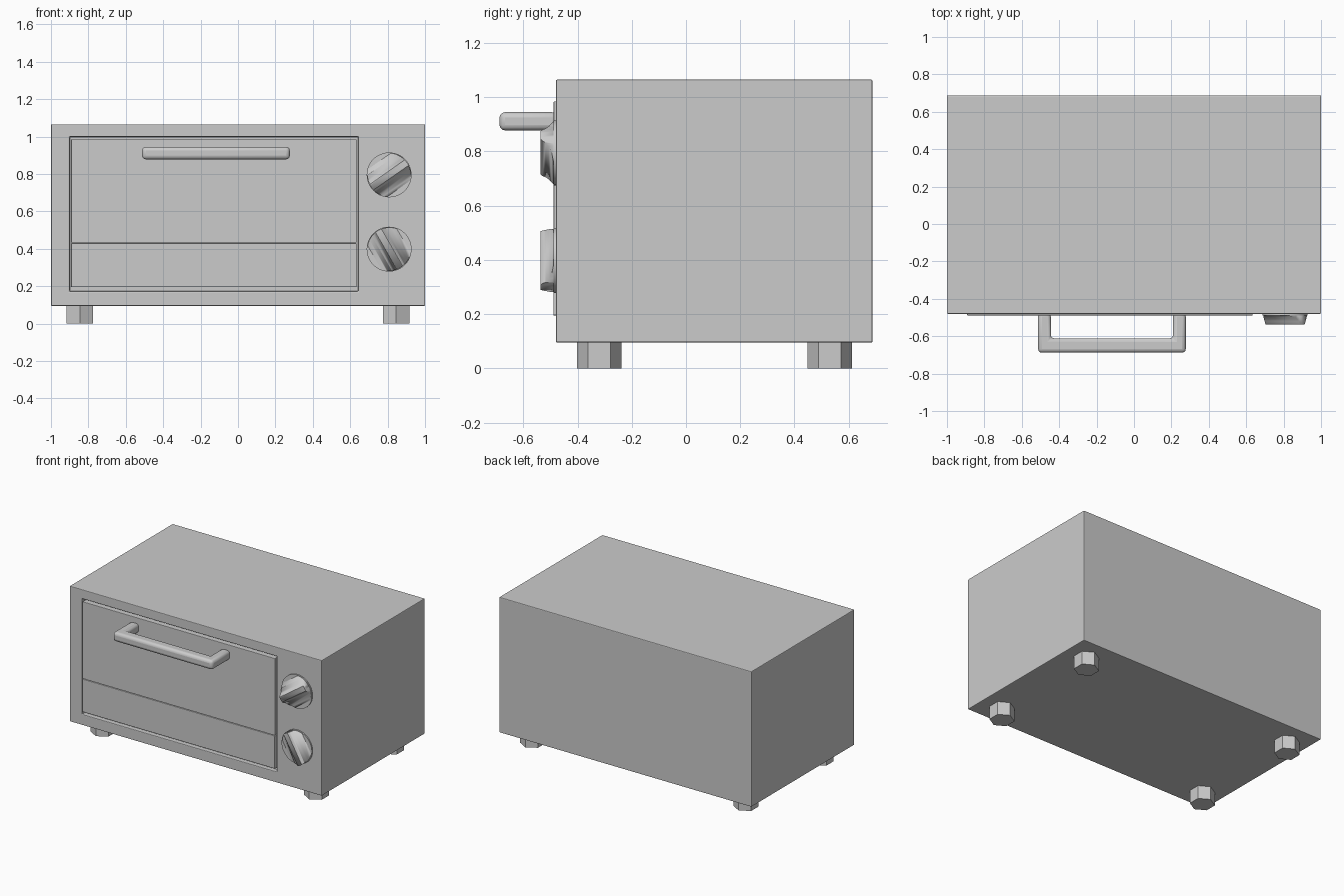
import bpy, bmesh, math
from mathutils import Matrix, Vector

if "Cube" in bpy.data.objects:
    bpy.data.objects.remove(bpy.data.objects["Cube"])


def finish(name, bm, bevel=0, segments=2, smooth=True):
    bmesh.ops.recalc_face_normals(bm, faces=bm.faces)
    me = bpy.data.meshes.new(name)
    bm.to_mesh(me)
    bm.free()
    ob = bpy.data.objects.new(name, me)
    bpy.context.collection.objects.link(ob)
    if bevel:
        m = ob.modifiers.new("bevel", 'BEVEL')
        m.width, m.segments = bevel, segments
        m.limit_method = 'ANGLE'
    if smooth:
        bpy.ops.object.select_all(action='DESELECT')
        ob.select_set(True)
        bpy.context.view_layer.objects.active = ob
        bpy.ops.object.shade_smooth_by_angle(angle=math.radians(35))
    return ob


def box(name, lo, hi, bevel=0):
    bm = bmesh.new()
    lo, hi = Vector(lo), Vector(hi)
    bmesh.ops.create_cube(bm, size=1, matrix=Matrix.Translation((lo + hi) / 2)
                          @ Matrix.Diagonal((*(hi - lo), 1)))
    return finish(name, bm, bevel, smooth=False)


def prism(name, pts, direction, matrix=Matrix(), **kw):
    bm = bmesh.new()
    f = bm.faces.new([bm.verts.new(p) for p in pts])
    ext = bmesh.ops.extrude_face_region(bm, geom=[f], use_keep_orig=True)['geom']
    bmesh.ops.translate(bm, vec=direction,
                        verts=[v for v in ext if isinstance(v, bmesh.types.BMVert)])
    bm.transform(matrix)
    return finish(name, bm, **kw)


def cylinder(name, r, depth, sides, matrix):
    bm = bmesh.new()
    bmesh.ops.create_cone(bm, cap_ends=True, segments=sides, radius1=r,
                          radius2=r, depth=depth, matrix=matrix)
    return finish(name, bm)


def boolean(ob, cutter, op):
    m = ob.modifiers.new("cut", 'BOOLEAN')
    m.object, m.operation, m.solver = cutter, op, 'EXACT'
    cutter.hide_render = True
    cutter.hide_set(True)


# Housing with a shallow door recess
FRONT = -0.48
body = box("housing", (-1, FRONT, 0.095), (1, 0.688, 1.065))
boolean(body, box("door_recess_cutter", (-0.90, -0.6, 0.172), (0.642, FRONT + 0.03, 1.0)), 'DIFFERENCE')
bev = body.modifiers.new("bevel", 'BEVEL')
bev.width, bev.segments, bev.limit_method = 0.005, 2, 'ANGLE'

# Door: window panel above, lower panel below
box("door_window", (-0.892, -0.488, 0.433), (0.634, -0.44, 0.985), 0.003)
box("door_lower_panel", (-0.892, -0.489, 0.195), (0.634, -0.44, 0.430), 0.003)

# U-shaped handle
x0, x1, yo, yi, t = -0.513, 0.277, -0.688, -0.612, 0.068
outline = [(x0, -0.475), (x0, yo), (x1, yo), (x1, -0.475), (x1 - t, -0.475),
           (x1 - t, yi), (x0 + t, yi), (x0 + t, -0.475)]
prism("door_handle", [(x, y, 0.878) for x, y in outline], (0, 0, 0.067),
      bevel=0.02, segments=3)

# Knobs: round collar and a scooped grip trimmed to a circle
half = [(0.13, 0.005), (0.09, 0.009), (0.065, 0.016), (0.045, 0.026),
        (0.032, 0.038), (0.025, 0.050), (0.018, 0.056)]
profile = [(0.13, -0.01)] + half + [(-v, h) for v, h in half[::-1]] + [(-0.13, -0.01)]
turn = Matrix.Rotation(math.pi / 2, 4, 'X')
for label, z, angle in (("upper", 0.795, 35), ("lower", 0.398, 120)):
    place = Matrix.Translation((0.808, FRONT, z))
    cylinder(label + "_knob_collar", 0.12, 0.018, 48, place @ turn)
    rot = place @ Matrix.Rotation(-math.radians(angle), 4, 'Y')
    grip = prism(label + "_knob_grip", [(-0.15, -h, v) for v, h in profile],
                 (0.3, 0, 0), rot)
    boolean(grip, cylinder(label + "_knob_trim", 0.116, 0.3, 48, place @ turn), 'INTERSECT')

# Six-sided feet
for sx in (-1, 1):
    for label, y in (("front", -0.32), ("back", 0.53)):
        name = label + ("_left" if sx < 0 else "_right") + "_foot"
        cylinder(name, 0.082, 0.1, 6, Matrix.Translation((0.846 * sx, y, 0.05)))
